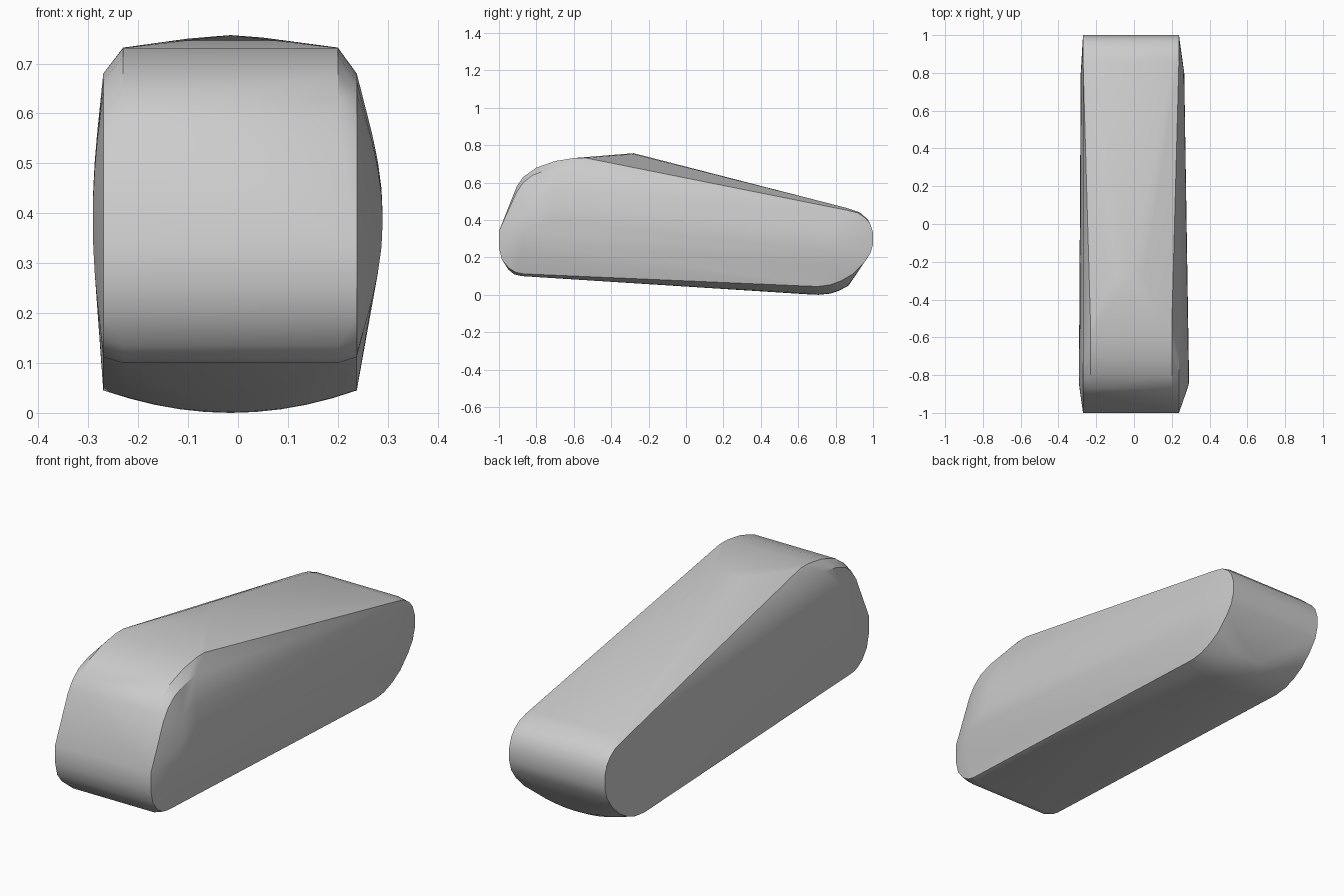
import bpy
import bmesh
import math

cube = bpy.data.objects.get("Cube")
if cube:
    bpy.data.objects.remove(cube, do_unlink=True)

MID = -0.015        # the body is slightly lopsided about this line
points = []


def add_profile(xs, outline):
    """Copy a (y, z) outline at each x."""
    points.extend((x, y, z) for x in xs for y, z in outline)


# Rounded nose and tail shared by the full width
nose = [(-1, .34), (-1, .25), (-.985, .19), (-.95, .145), (-.91, .12), (-.87, .112)]
tail = [(.70, .045), (.77, .053), (.83, .075), (.89, .11), (.95, .17), (.985, .22),
        (1, .27), (1, .335), (.985, .38), (.96, .41), (.92, .437), (.87, .45)]
add_profile([-.27, .238], nose + tail)

# Shoulder: set slightly lower at the side walls than across the middle
add_profile([-.27, .238], [(-.905, .55), (-.87, .60), (-.82, .64), (-.75, .665), (-.66, .68)])
add_profile([-.23, .2], [(-.955, .45), (-.905, .58), (-.87, .63), (-.80, .68), (-.70, .715),
                         (-.60, .731), (-.54, .732), (-.95, .135), (-.92, .11), (-.88, .1),
                         (.86, .464), (.93, .44), (.97, .405)])

# Shallow crest on the top
points += [(-.1, -.28, .75), (MID, -.28, .757), (.05, -.28, .752)]

# Underside keel, curved across the width and rising to the tail
for i in range(11):
    t = i / 5 - 1
    x = MID + t * .253
    for y, z, edge in [(.66, .002, .046), (.71, 0, .045), (.77, .006, .053),
                       (.82, .022, .072), (.87, .05, .1)]:
        points.append((x, y, z + (edge - z) * t * t))

# Domed side walls, fullest near the nose and tapering to the tail
for side, front, back in [(-1, .021, .012), (1, .052, .028)]:
    wall = -.27 if side < 0 else .238
    for i in range(1, 10):
        t = i / 10
        swell = math.sin(math.pi * t)
        points.append((wall + side * front * swell, -.91 + .13 * t, .12 + .53 * t))
        points.append((wall + side * front * swell, -.78 + .1 * t, .12 + .55 * t))
        points.append((wall + side * back * swell, .8, .07 + .38 * t))

# Body skin
bm = bmesh.new()
for p in points:
    bm.verts.new(p)
hull = bmesh.ops.convex_hull(bm, input=bm.verts)
spare = {v for v in hull["geom_interior"] + hull["geom_unused"]
         if isinstance(v, bmesh.types.BMVert)}
bmesh.ops.delete(bm, geom=list(spare), context='VERTS')
bmesh.ops.dissolve_limit(bm, angle_limit=math.radians(.5), verts=bm.verts, edges=bm.edges)
bmesh.ops.recalc_face_normals(bm, faces=bm.faces)
mesh = bpy.data.meshes.new("rounded_body")
bm.to_mesh(mesh)
bm.free()
body = bpy.data.objects.new("rounded_body", mesh)
bpy.context.collection.objects.link(body)

# Plain grey finish
grey = bpy.data.materials.new("light grey")
grey.use_nodes = True
colour = (.6, .6, .6, 1)
grey.diffuse_color = colour
grey.node_tree.nodes["Principled BSDF"].inputs["Base Color"].default_value = colour
mesh.materials.append(grey)

bpy.ops.object.select_all(action='DESELECT')
body.select_set(True)
bpy.context.view_layer.objects.active = body
bpy.ops.object.shade_smooth_by_angle(angle=math.radians(25))
